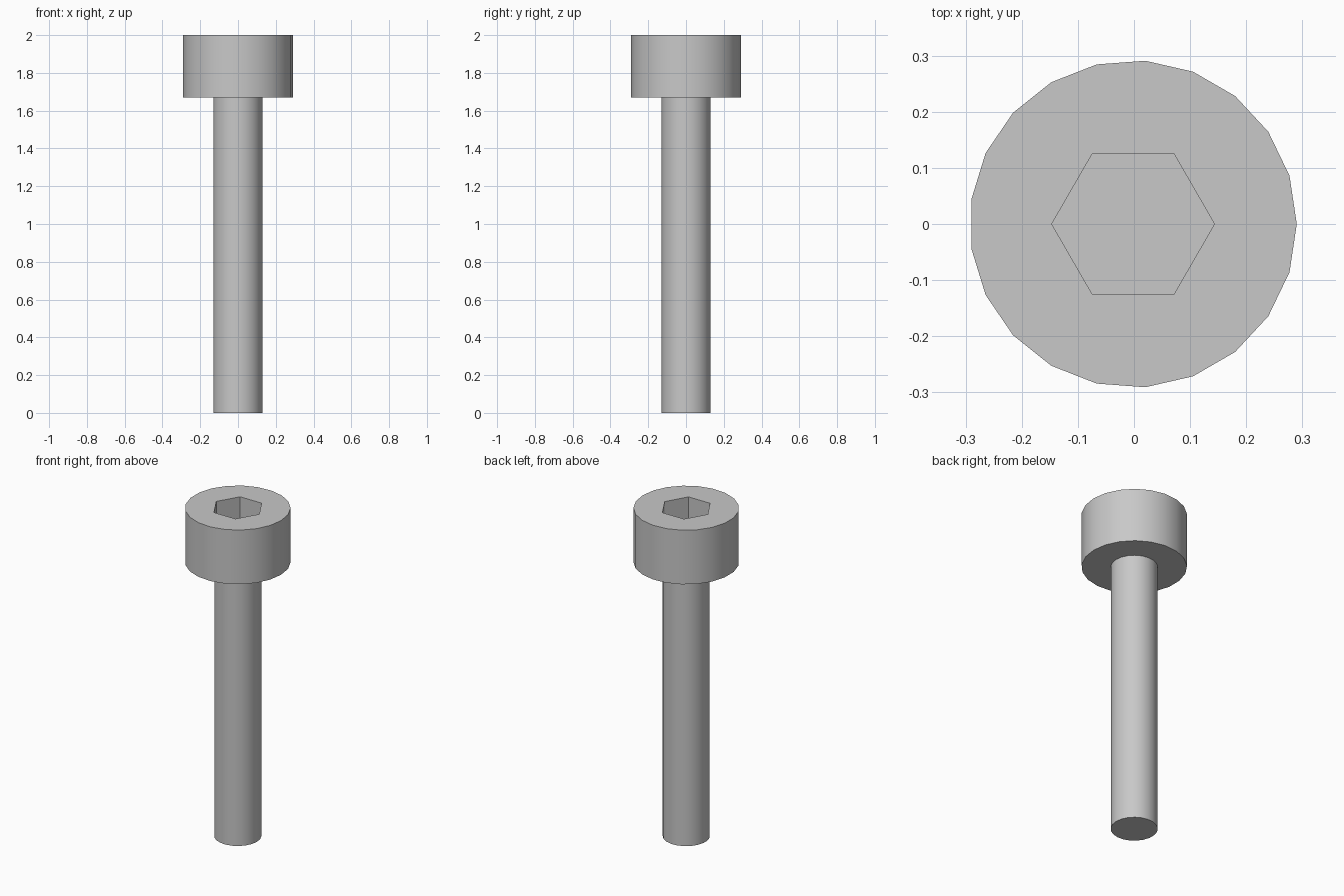
import bpy
import bmesh
from math import cos, sin, tau, radians

SIDES = 21
CENTRE_X = -0.0016          # odd-sided rings are offset so the bounds stay centred
HEAD_R, SHAFT_R, SOCKET_R = 0.2917, 0.13, 0.145
TOP, HEAD_BASE, SOCKET_FLOOR = 2.0, 1.67, 1.83

cube = bpy.data.objects.get("Cube")
if cube:
    bpy.data.objects.remove(cube, do_unlink=True)

steel = bpy.data.materials.new("steel_grey")
steel.use_nodes = True
grey = (0.58, 0.58, 0.58, 1.0)
steel.diffuse_color = grey
steel.node_tree.nodes["Principled BSDF"].inputs["Base Color"].default_value = grey


def ring(bm, radius, z, sides=SIDES):
    """Counter-clockwise ring of vertices."""
    return [bm.verts.new((CENTRE_X + radius * cos(tau * i / sides),
                          radius * sin(tau * i / sides), z)) for i in range(sides)]


def wall(bm, first, second):
    """Band of quads between two rings."""
    n = len(first)
    for i in range(n):
        j = (i + 1) % n
        bm.faces.new((first[i], first[j], second[j], second[i]))


def finish(bm, name):
    mesh = bpy.data.meshes.new(name)
    bm.to_mesh(mesh)
    bm.free()
    mesh.materials.append(steel)
    obj = bpy.data.objects.new(name, mesh)
    bpy.context.collection.objects.link(obj)
    bpy.ops.object.select_all(action="DESELECT")
    obj.select_set(True)
    bpy.context.view_layer.objects.active = obj
    bpy.ops.object.shade_smooth_by_angle(angle=radians(30))


# Head: underside ring, outer wall, top with hexagonal socket
bm = bmesh.new()
inner = ring(bm, SHAFT_R, HEAD_BASE)
lower = ring(bm, HEAD_R, HEAD_BASE)
upper = ring(bm, HEAD_R, TOP)
rim = ring(bm, SOCKET_R, TOP, 6)
floor = ring(bm, SOCKET_R, SOCKET_FLOOR, 6)
wall(bm, inner, lower)
wall(bm, lower, upper)
wall(bm, rim, floor)
bm.faces.new(floor)
top_edges = [e for e in bm.edges if all(v.co.z > TOP - 0.001 for v in e.verts)]
filled = bmesh.ops.triangle_fill(bm, edges=top_edges, use_beauty=True, normal=(0, 0, 1))
for face in filled["geom"]:
    if isinstance(face, bmesh.types.BMFace):
        face.normal_update()
        if face.normal.z < 0:
            face.normal_flip()
finish(bm, "head")

# Shaft: plain cylinder, closed at the tip and meeting the head's underside
bm = bmesh.new()
tip = ring(bm, SHAFT_R, 0)
wall(bm, tip, ring(bm, SHAFT_R, HEAD_BASE))
bm.faces.new(tip[::-1])
finish(bm, "shaft")
